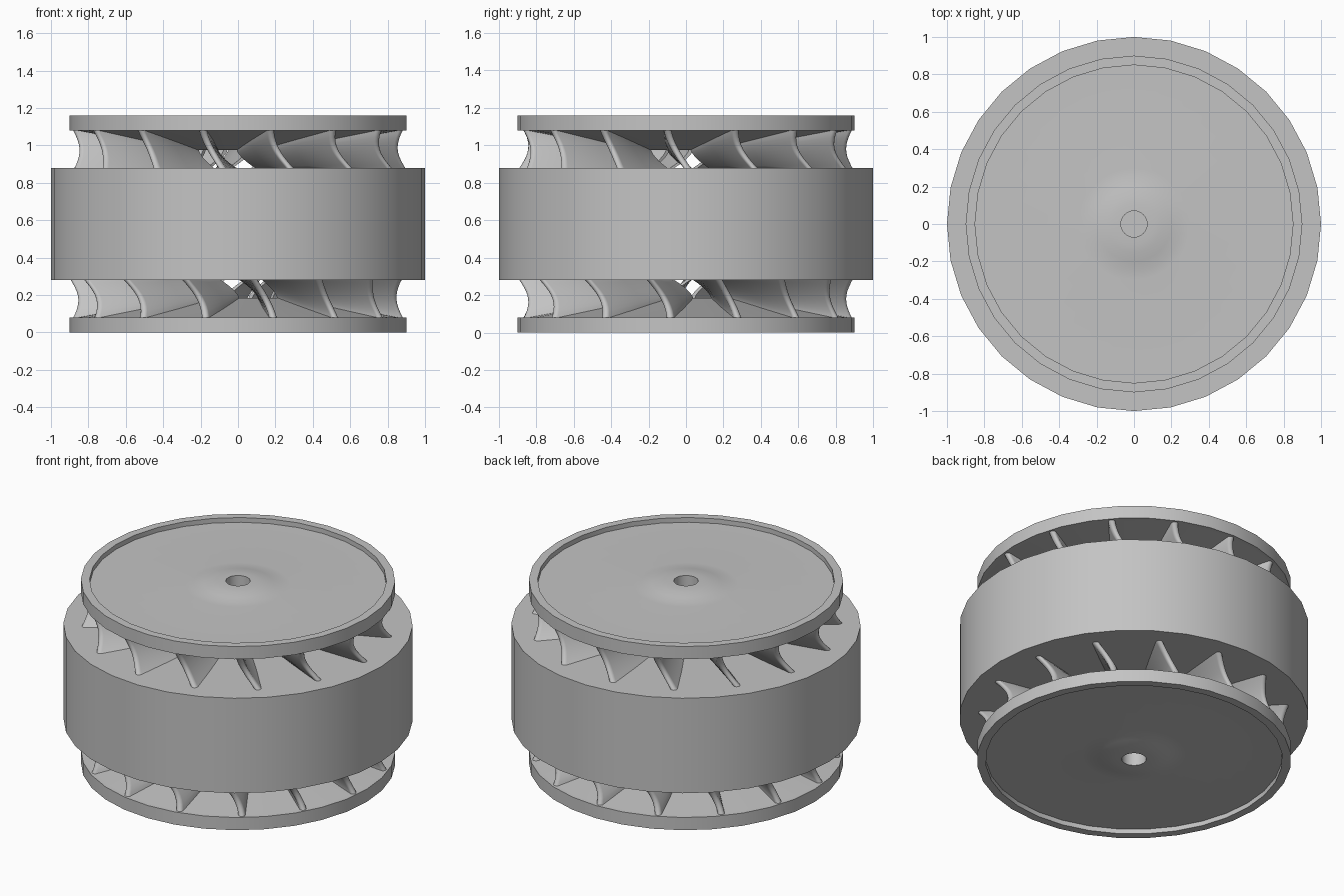
import bpy, bmesh, math
from mathutils import Matrix, Vector

cube = bpy.data.objects.get("Cube")
if cube:
    bpy.data.objects.remove(cube, do_unlink=True)

HEIGHT = 1.16
SIDES = 32
BLADES = 15
DRUM_TOP = 0.88

grey = bpy.data.materials.new("plain grey")
grey.use_nodes = True
colour = (0.55, 0.55, 0.55, 1)
grey.diffuse_color = colour
grey.node_tree.nodes["Principled BSDF"].inputs["Base Color"].default_value = colour


def finish(name, bm, angle=30):
    bmesh.ops.recalc_face_normals(bm, faces=bm.faces)
    mesh = bpy.data.meshes.new(name)
    bm.to_mesh(mesh)
    bm.free()
    mesh.materials.append(grey)
    obj = bpy.data.objects.new(name, mesh)
    bpy.context.collection.objects.link(obj)
    bpy.ops.object.select_all(action="DESELECT")
    obj.select_set(True)
    bpy.context.view_layer.objects.active = obj
    bpy.ops.object.shade_smooth_by_angle(angle=math.radians(angle))
    return obj


def lathe(bm, profile):
    """Revolve a closed (radius, height) loop that does not touch the axis."""
    rings = []
    for i in range(SIDES):
        a = math.tau * i / SIDES
        rings.append([bm.verts.new((r * math.cos(a), r * math.sin(a), z)) for r, z in profile])
    n = len(profile)
    for i in range(SIDES):
        p, q = rings[i], rings[(i + 1) % SIDES]
        for j in range(n):
            k = (j + 1) % n
            bm.faces.new((p[j], q[j], q[k], p[k]))


def polar(r, degrees):
    """Plan position, with the angle measured from the front towards +x."""
    a = math.radians(degrees)
    return Vector((r * math.sin(a), -r * math.cos(a)))


def cone_height(r):
    """Height of the sloping underside of the upper cap."""
    t = min(max((r - 0.3) / 0.57, 0), 1)
    return 0.975 + 0.105 * t


def add_blade(bm, phase, levels=10, nose_steps=6):
    """Loft a leaning fin with a rounded, hollowed outer edge."""
    hub = polar(0.3, phase - 11)
    sideways = polar(1, phase + 90)
    rows = []
    for level in range(levels + 1):
        v = level / levels
        tip = polar(0.87 - 0.035 * math.sin(math.pi * v), phase)
        along = (tip - hub).normalized()
        across = Vector((-along.y, along.x))
        half = 0.02
        outline = [hub - across * half * 0.6, hub.lerp(tip, 0.5) - across * half]
        for s in range(nose_steps + 1):
            a = math.pi * (s / nose_steps - 0.5)
            outline.append(tip + half * (along * math.cos(a) + across * math.sin(a)))
        outline += [hub.lerp(tip, 0.5) + across * half, hub + across * half * 0.6]
        lean = sideways * 0.11 * v ** 1.6
        row = []
        for p in outline:
            top = cone_height(p.length) + 0.008
            z = top + (DRUM_TOP - 0.005 - top) * v
            row.append(bm.verts.new((p.x + lean.x, p.y + lean.y, z)))
        rows.append(row)
    n = len(rows[0])
    for upper, lower in zip(rows, rows[1:]):
        for j in range(n):
            k = (j + 1) % n
            bm.faces.new((upper[j], upper[k], lower[k], lower[j]))
    bm.faces.new(rows[0])
    bm.faces.new(rows[-1])


# Central drum
bm = bmesh.new()
bmesh.ops.create_cone(bm, cap_ends=True, segments=SIDES, radius1=1, radius2=1,
                      depth=0.6, matrix=Matrix.Translation((0, 0, HEIGHT / 2)))
finish("drum", bm)

# Cap: rim, shallow recess, gentle centre boss, bore and conical underside
cap_profile = [(0.9, 1.08), (0.9, HEIGHT), (0.85, HEIGHT), (0.85, 1.13),
               (0.3, 1.13), (0.25, 1.133), (0.2, 1.143), (0.15, 1.152),
               (0.11, 1.156), (0.07, 1.157), (0.07, 0.975), (0.3, 0.975), (0.87, 1.08)]

# The lower half is the upper half turned over about the y axis
turn_over = Matrix.Translation((0, 0, HEIGHT)) @ Matrix.Rotation(math.pi, 4, "Y")

for side, matrix in (("upper", Matrix.Identity(4)), ("lower", turn_over)):
    bm = bmesh.new()
    lathe(bm, cap_profile)
    bm.transform(matrix)
    finish(side + "_cap", bm, 25)

    bm = bmesh.new()
    for i in range(BLADES):
        add_blade(bm, -12.5 + 360 / BLADES * i)
    bm.transform(matrix)
    finish(side + "_blades", bm, 40)
